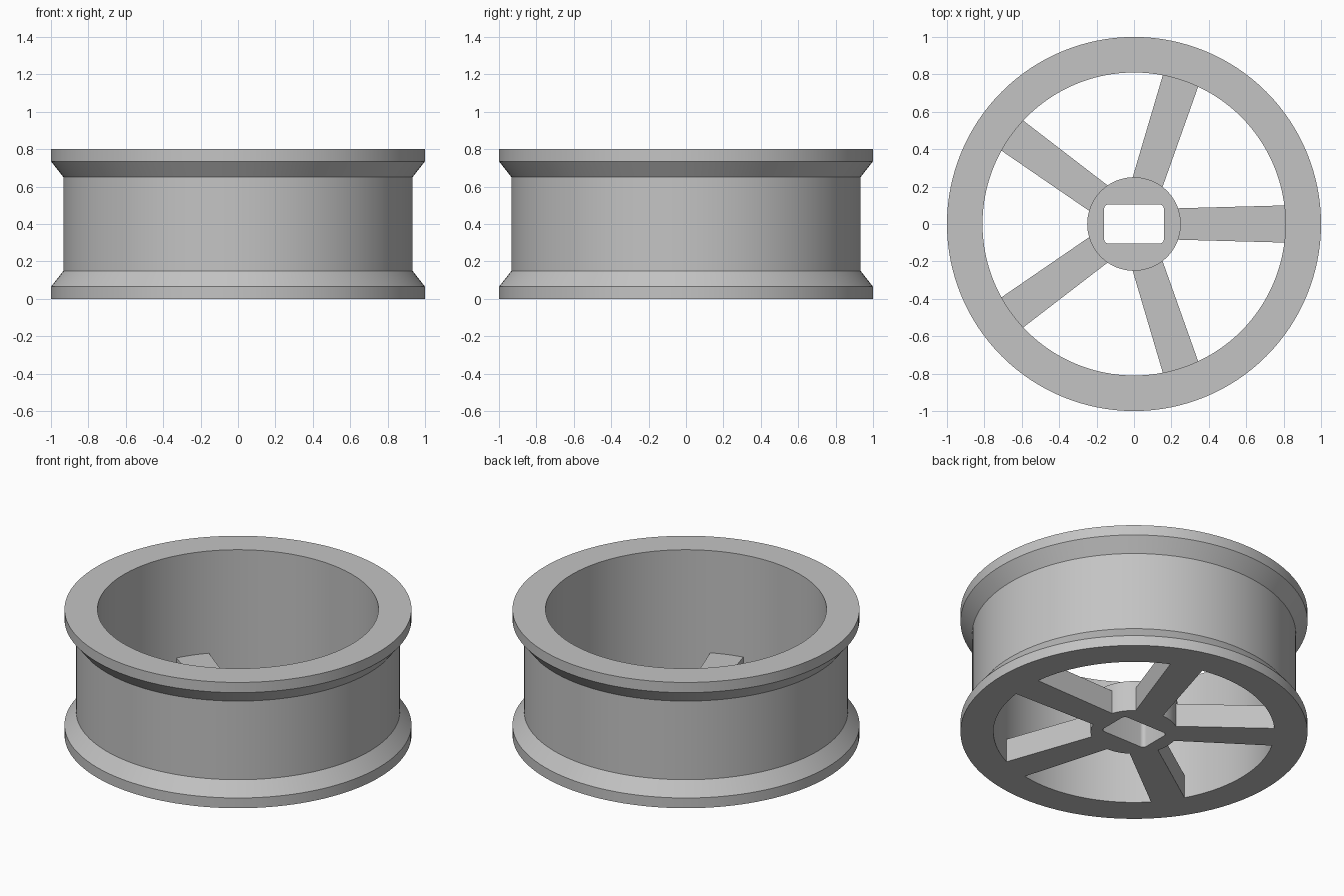
import bpy, bmesh, math

if "Cube" in bpy.data.objects:
    bpy.data.objects.remove(bpy.data.objects["Cube"])

SEG = 128
RIM_INNER = 0.81
HUB_RADIUS = 0.25

metal = bpy.data.materials.new("light grey")
metal.diffuse_color = (0.55, 0.55, 0.55, 1)
metal.use_nodes = True
metal.node_tree.nodes["Principled BSDF"].inputs["Base Color"].default_value = metal.diffuse_color


def finish(bm, name):
    """Turn a bmesh into a shaded, coloured object."""
    bmesh.ops.recalc_face_normals(bm, faces=bm.faces[:])
    mesh = bpy.data.meshes.new(name)
    bm.to_mesh(mesh)
    bm.free()
    obj = bpy.data.objects.new(name, mesh)
    bpy.context.collection.objects.link(obj)
    mesh.materials.append(metal)
    bpy.ops.object.select_all(action='DESELECT')
    obj.select_set(True)
    bpy.context.view_layer.objects.active = obj
    bpy.ops.object.shade_smooth_by_angle(angle=math.radians(30))
    return obj


def lathe(name, profile):
    """Revolve a closed (radius, z) profile about the z axis."""
    bm = bmesh.new()
    rings = []
    for i in range(SEG):
        a = math.tau * i / SEG
        rings.append([bm.verts.new((r * math.cos(a), r * math.sin(a), z)) for r, z in profile])
    n = len(profile)
    for i in range(SEG):
        p, q = rings[i], rings[(i + 1) % SEG]
        for j in range(n):
            k = (j + 1) % n
            bm.faces.new((p[j], q[j], q[k], p[k]))
    return finish(bm, name)


def prism(name, loops, height):
    """Extrude an outline (with optional holes) from z = 0 to height."""
    bm = bmesh.new()
    caps = ([], [])
    for loop in loops:
        low = [bm.verts.new((x, y, 0)) for x, y in loop]
        high = [bm.verts.new((x, y, height)) for x, y in loop]
        n = len(loop)
        for i in range(n):
            j = (i + 1) % n
            bm.faces.new((low[i], low[j], high[j], high[i]))
            caps[0].append(bm.edges.get((low[i], low[j])))
            caps[1].append(bm.edges.get((high[i], high[j])))
    for edges in caps:
        bmesh.ops.triangle_fill(bm, edges=edges, use_beauty=True)
    return finish(bm, name)


def circle(radius, n):
    return [(radius * math.cos(math.tau * i / n), radius * math.sin(math.tau * i / n)) for i in range(n)]


def rounded_rect(hx, hy, r, steps=6):
    pts = []
    for c, (sx, sy) in enumerate(((1, 1), (-1, 1), (-1, -1), (1, -1))):
        for i in range(steps + 1):
            a = math.pi / 2 * (c + i / steps)
            pts.append((sx * (hx - r) + r * math.cos(a), sy * (hy - r) + r * math.sin(a)))
    return pts


# Rim with a flared flange at each end
half = [(RIM_INNER, 0), (1, 0), (1, 0.065), (0.933, 0.15)]
lathe("rim", half + [(r, 0.8 - z) for r, z in reversed(half)])

# Hub with a rounded rectangular bore
prism("hub", [circle(HUB_RADIUS, 96), rounded_rect(0.16, 0.105, 0.025)], 0.195)

# Five slightly widening spokes
spoke_outline = [(0.235, -0.084), (0.83, -0.1), (0.83, 0.1), (0.235, 0.084)]
for i in range(5):
    spoke = prism(f"spoke_{i + 1}", [spoke_outline], 0.15)
    spoke.rotation_euler.z = math.tau * i / 5
